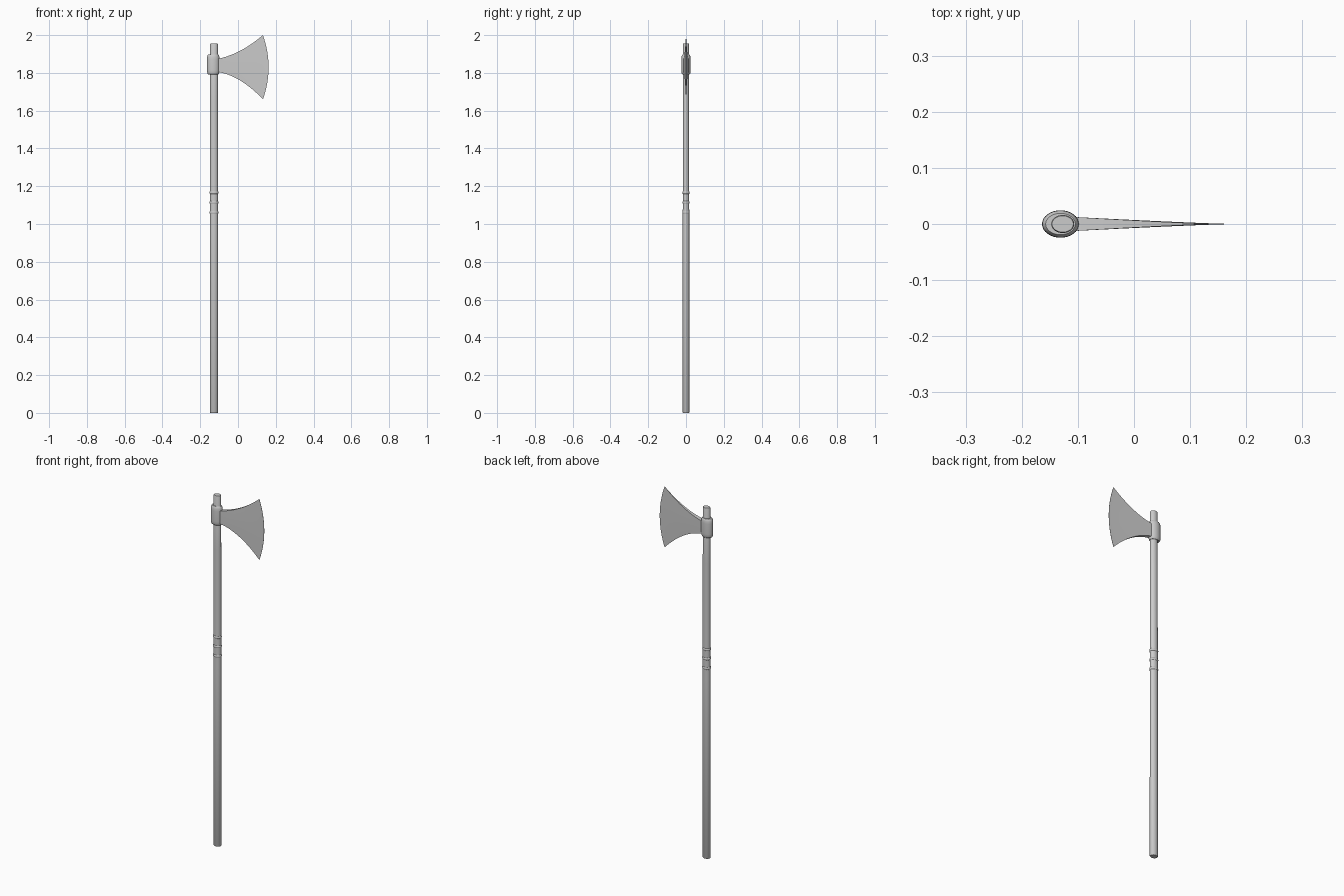
import bpy, bmesh, math

if "Cube" in bpy.data.objects:
    bpy.data.objects.remove(bpy.data.objects["Cube"])


def finish(bm, name, angle=40):
    bmesh.ops.remove_doubles(bm, verts=bm.verts, dist=1e-5)
    bmesh.ops.recalc_face_normals(bm, faces=bm.faces)
    me = bpy.data.meshes.new(name)
    bm.to_mesh(me)
    bm.free()
    ob = bpy.data.objects.new(name, me)
    bpy.context.collection.objects.link(ob)
    bpy.ops.object.select_all(action='DESELECT')
    ob.select_set(True)
    bpy.context.view_layer.objects.active = ob
    bpy.ops.object.shade_smooth_by_angle(angle=math.radians(angle))
    return ob


def oval_loft(name, cx, sections, n=32):
    """Loft ovals given as (z, x radius, y radius), capped at both ends."""
    bm = bmesh.new()
    rings = [[bm.verts.new((cx + rx * math.cos(2 * math.pi * i / n),
                            ry * math.sin(2 * math.pi * i / n), z))
              for i in range(n)] for z, rx, ry in sections]
    for a, b in zip(rings, rings[1:]):
        for i in range(n):
            j = (i + 1) % n
            bm.faces.new((a[i], a[j], b[j], b[i]))
    bm.faces.new(rings[0][::-1])
    bm.faces.new(rings[-1])
    return finish(bm, name)


def bezier(a, b, c, t):
    return (1 - t) ** 2 * a + 2 * t * (1 - t) * b + t * t * c


# Shaft: slightly tapered oval pole with softened ends
HX = -0.127
oval_loft("shaft", HX, [(0, .0195, .0160), (.003, .0215, .0178), (1.0, .0212, .0173),
                        (1.65, .0208, .0165), (1.951, .0205, .016), (1.955, .0190, .0145)])

# Three grip rings around the middle
for k, z in enumerate((1.061, 1.114, 1.166)):
    oval_loft(f"grip_ring_{k + 1}", HX,
              [(z - .007, .0205, .0165), (z - .005, .0228, .0188), (z, .0238, .0198),
               (z + .005, .0228, .0188), (z + .007, .0205, .0165)])

# Socket of the axe head, with rounded rims
oval_loft("socket", -0.131, [(1.792, .0265, .0190), (1.795, .0295, .0215), (1.802, .0320, .0238),
                             (1.815, .0330, .0245), (1.872, .0330, .0245), (1.885, .0320, .0238),
                             (1.893, .0295, .0215), (1.897, .0265, .0190)])

# Blade: flaring wedge that thins to a curved cutting edge
bm = bmesh.new()
NT, NS = 20, 16
X0 = -0.115
grid = {}
for i in range(NT + 1):
    t = i / NT
    top = bezier(1.873, 1.895, 2.0, t)
    bottom = bezier(1.806, 1.790, 1.66, t)
    for j in range(NS + 1):
        s = j / NS
        edge_x = 0.132 + 0.030 * (1 - (2 * s - 1) ** 2)
        x = X0 + t * (edge_x - X0)
        y = 0.0004 + 0.0125 * (1 - t) ** 1.15
        z = bottom + s * (top - bottom)
        for side in (-1, 1):
            grid[side, i, j] = bm.verts.new((x, side * y, z))
for i in range(NT):
    for j in range(NS):
        for side in (-1, 1):
            bm.faces.new([grid[side, a, b] for a, b in
                          ((i, j), (i + 1, j), (i + 1, j + 1), (i, j + 1))])
    for j in (0, NS):
        bm.faces.new((grid[-1, i, j], grid[-1, i + 1, j], grid[1, i + 1, j], grid[1, i, j]))
for i in (0, NT):
    for j in range(NS):
        bm.faces.new((grid[-1, i, j], grid[-1, i, j + 1], grid[1, i, j + 1], grid[1, i, j]))
finish(bm, "blade", 30)
